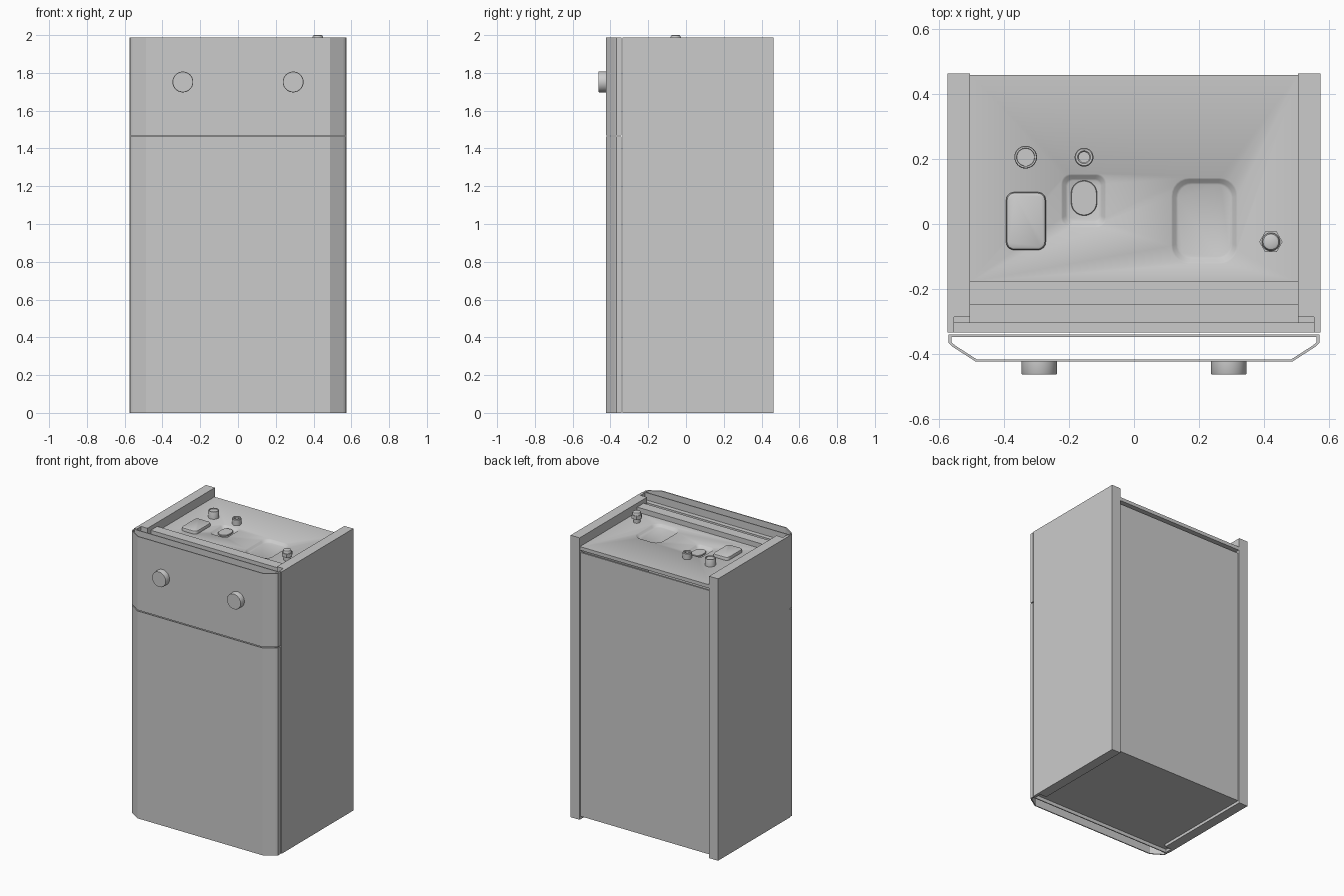
import bpy, bmesh
from math import sin, cos, pi

if "Cube" in bpy.data.objects:
    bpy.data.objects.remove(bpy.data.objects["Cube"])

TOP = 1.925   # height of the recessed top deck


def finish(name, bm, smooth=False):
    bmesh.ops.remove_doubles(bm, verts=bm.verts, dist=1e-5)
    bmesh.ops.recalc_face_normals(bm, faces=bm.faces)
    me = bpy.data.meshes.new(name)
    bm.to_mesh(me)
    bm.free()
    ob = bpy.data.objects.new(name, me)
    bpy.context.collection.objects.link(ob)
    if smooth:
        smooth_by_angle(ob)
    return ob


def activate(ob):
    bpy.ops.object.select_all(action='DESELECT')
    ob.select_set(True)
    bpy.context.view_layer.objects.active = ob


def smooth_by_angle(ob, angle=0.6):
    activate(ob)
    bpy.ops.object.shade_smooth_by_angle(angle=angle)


def extrude(name, pts, vec):
    """Closed 3D outline swept along a vector."""
    bm = bmesh.new()
    f = bm.faces.new([bm.verts.new(p) for p in pts])
    ext = bmesh.ops.extrude_face_region(bm, geom=[f])
    bmesh.ops.translate(bm, vec=vec,
                        verts=[g for g in ext['geom'] if isinstance(g, bmesh.types.BMVert)])
    return finish(name, bm)


def across(name, prof, half=.505):
    """Side profile (y, z) swept across the cabinet width."""
    return extrude(name, [(-half, y, z) for y, z in prof], (2 * half, 0, 0))


def rounded(w, h, r, n):
    pts = []
    for k, (sx, sy) in enumerate(((1, 1), (-1, 1), (-1, -1), (1, -1))):
        for i in range(n + 1):
            a = (k + i / n) * pi / 2
            pts.append((sx * (w / 2 - r) + r * cos(a), sy * (h / 2 - r) + r * sin(a)))
    return pts


def loft(name, cx, cy, rings, n=6):
    """Stack rounded rectangles (width, depth, corner radius, z), capped at both ends."""
    bm = bmesh.new()
    loops = [[bm.verts.new((cx + x, cy + y, z)) for x, y in rounded(w, h, r, n)]
             for w, h, r, z in rings]
    m = len(loops[0])
    for a, b in zip(loops, loops[1:]):
        for i in range(m):
            j = (i + 1) % m
            bm.faces.new((a[i], a[j], b[j], b[i]))
    bm.faces.new(loops[0])
    bm.faces.new(loops[-1])
    return finish(name, bm, True)


def turned(name, cx, cy, prof, n=8):
    return loft(name, cx, cy, [(2 * r, 2 * r, r, z) for r, z in prof], n)


# Top deck plate with a raised front rail
deck = across("top_deck", [(.46, TOP), (-.178, TOP), (-.178, 1.96), (-.25, 1.96), (-.25, 1.9),
                           (.46, 1.9)])

# Back and bottom sheets of the hollow cabinet
across("back_panel", [(.452, .03), (.452, 1.88), (.44, 1.88), (.44, .03)])
across("bottom_panel", [(.452, .02), (-.303, .02), (-.303, .03), (.452, .03)])

# Shallow pressed recesses in the top deck
for cx, cy, w, h, r in ((.217, .01, .205, .265, .055), (-.155, .072, .14, .165, .03)):
    steps = ((-.02, .02), (0, 0), (.01, -.003), (.03, -.014), (.042, -.017))
    cut = loft("recess_cutter", cx, cy,
               [(w - s, h - s, r - s * .3, TOP + dz) for s, dz in steps])
    mod = deck.modifiers.new("recess", 'BOOLEAN')
    mod.object = cut
    mod.operation = 'DIFFERENCE'
    mod.solver = 'EXACT'
    activate(deck)
    bpy.ops.object.modifier_apply(modifier=mod.name)
    bpy.data.objects.remove(cut)
smooth_by_angle(deck)

# Side panels, rebated at the front inner corner, with a filler strip in the rebate
plan = [(.505, .464), (.575, .464), (.575, -.335), (.555, -.335), (.555, -.287), (.505, -.287)]
strip = [(.505, -.303), (.555, -.303), (.555, -.287), (.505, -.287)]
for s, side in ((-1, "left"), (1, "right")):
    extrude(side + "_side_panel", [(s * x, y, 0) for x, y in plan], (0, 0, 1.988))
    extrude(side + "_rebate_strip", [(s * x, y, .02) for x, y in strip], (0, 0, 1.9))

# Front sheet sitting in the rebates, with a top return flange
across("front_sheet", [(-.335, .02), (-.335, 1.94), (-.303, 1.94), (-.303, .02)], .555)
across("front_flange", [(-.303, 1.89), (-.303, 1.9), (-.25, 1.9), (-.25, 1.89)])

# Doors: hollow folded sheets, open at top and bottom
half_out = [(.571, -.341), (.571, -.367), (.558, -.379), (.488, -.424)]
half_in = [(.563, -.348), (.563, -.364), (.552, -.374), (.485, -.417)]


def door(name, z0, z1):
    bm = bmesh.new()
    loops = []
    for half, z in ((half_out, z0), (half_out, z1), (half_in, z1), (half_in, z0)):
        pts = half + [(-x, y) for x, y in reversed(half)]
        loops.append([bm.verts.new((x, y, z)) for x, y in pts])
    m = len(loops[0])
    for k in range(4):
        a, b = loops[k], loops[(k + 1) % 4]
        for i in range(m):
            j = (i + 1) % m
            bm.faces.new((a[i], a[j], b[j], b[i]))
    return finish(name, bm)


door("lower_door", 0, 1.462)
door("upper_door", 1.469, 1.988)

# Front knobs
for s, side in ((-1, "left"), (1, "right")):
    k = turned(side + "_knob", 0, 0, [(.055, 0), (.055, .036), (.053, .04)], 10)
    k.rotation_euler = (pi / 2, 0, 0)
    k.location = (s * .292, -.424, 1.752)

# Fittings on the top deck
turned("pipe_stub", -.334, .206,
       [(.035, TOP - .01), (.035, TOP + .046), (.033, TOP + .05), (.028, TOP + .05),
        (.027, TOP + .045)])
turned("hose_socket", -.154, .206,
       [(.029, TOP - .01), (.029, TOP + .04), (.026, TOP + .044), (.02, TOP + .044),
        (.016, TOP + .04), (.016, TOP + .015)])
loft("raised_cover", -.333, .009,
     [(.122, .178, .024, TOP - .005), (.122, .178, .024, TOP + .012),
      (.116, .172, .022, TOP + .02), (.104, .16, .018, TOP + .023)])
loft("oval_plug", -.154, .08,
     [(.08, .108, .04, TOP - .02), (.08, .108, .04, TOP - .01), (.076, .104, .038, TOP - .008)], 8)

# Hex bolt: shank, hexagonal nut and domed cap
turned("bolt_shank", .422, -.055, [(.022, TOP - .01), (.022, TOP + .035)])
hexagon = [(.422 + .036 * cos(i * pi / 3), -.055 + .036 * sin(i * pi / 3), TOP + .03)
           for i in range(6)]
extrude("bolt_nut", hexagon, (0, 0, .025))
turned("bolt_cap", .422, -.055,
       [(.028, TOP + .05), (.028, TOP + .064), (.024, TOP + .072), (.018, 2.0)])
